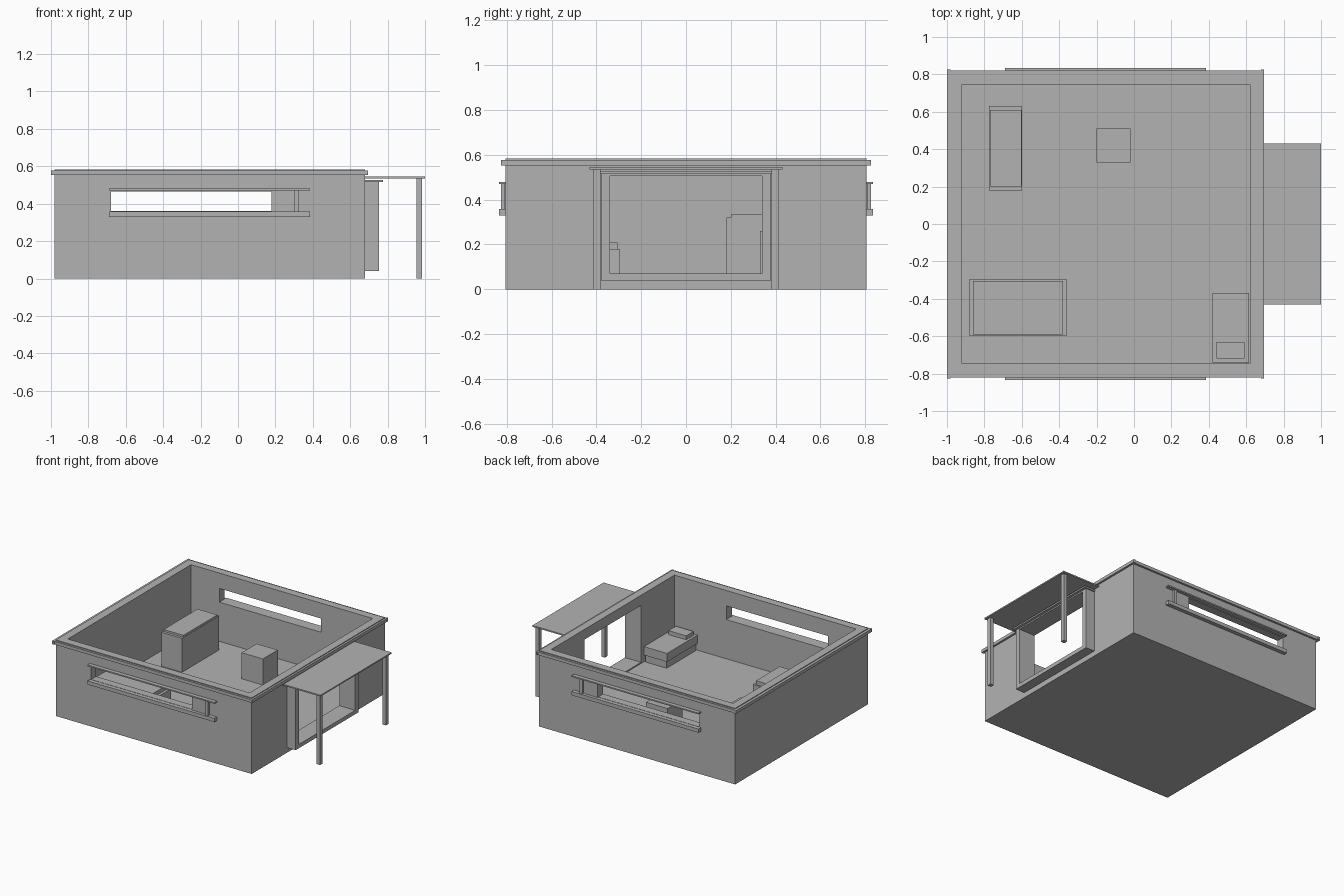
import bpy

# Remove the default object
default = bpy.data.objects.get("Cube")
if default:
    bpy.data.objects.remove(default, do_unlink=True)

# Single plain grey material
grey = bpy.data.materials.new("plain_grey")
grey.use_nodes = True
colour = (0.45, 0.45, 0.45, 1.0)
grey.diffuse_color = colour
for node in grey.node_tree.nodes:
    if node.type == 'BSDF_PRINCIPLED':
        node.inputs["Base Color"].default_value = colour


def box(name, x, y, z):
    """Box from (min, max) ranges on each axis."""
    bpy.ops.mesh.primitive_cube_add(size=1)
    ob = bpy.context.object
    ob.name = ob.data.name = name
    for v in ob.data.vertices:
        v.co = [(r[0] + r[1]) / 2 + c * (r[1] - r[0]) for r, c in zip((x, y, z), v.co)]
    ob.data.materials.append(grey)
    return ob


def cut(target, x, y, z):
    """Cut a box-shaped hole and discard the cutter."""
    cutter = box("cutter", x, y, z)
    cutter.hide_render = True
    mod = target.modifiers.new("hole", 'BOOLEAN')
    mod.operation = 'DIFFERENCE'
    mod.solver = 'EXACT'
    mod.object = cutter
    bpy.context.view_layer.objects.active = target
    bpy.ops.object.modifier_apply(modifier=mod.name)
    bpy.data.objects.remove(cutter, do_unlink=True)


def span(side, near, far):
    """Range at a distance from the centre, on either side."""
    return tuple(sorted((side * near, side * far)))


FLOOR = 0.06

# House shell: open room, window slots front and back, door on the +x side
shell = box("house_walls", (-0.98, 0.68), (-0.805, 0.805), (0, 0.583))
cut(shell, (-0.92, 0.62), (-0.745, 0.745), (FLOOR, 0.7))
cut(shell, (-0.68, 0.18), (-1, 1), (0.36, 0.465))
cut(shell, (0.5, 0.8), (-0.34, 0.34), (0.07, 0.505))

# Trim around the top of the walls
TRIM_Z = (0.553, 0.577)
box("trim_left", (0.68, 0.695), (-0.825, 0.825), TRIM_Z)
box("trim_right", (-1.0, -0.98), (-0.825, 0.825), TRIM_Z)

for side, label in ((-1, "front"), (1, "back")):
    box(f"trim_{label}", (-0.98, 0.68), span(side, 0.805, 0.82), TRIM_Z)
    # Window sill, top rail, shutter and posts
    box(f"window_sill_{label}", (-0.69, 0.385), span(side, 0.8, 0.835), (0.33, 0.358))
    box(f"window_rail_{label}", (-0.69, 0.385), span(side, 0.8, 0.835), (0.47, 0.48))
    box(f"window_shutter_{label}", (0.18, 0.29), span(side, 0.8, 0.812), (0.358, 0.47))
    box(f"window_post_{label}", (0.30, 0.325), span(side, 0.81, 0.826), (0.358, 0.47))
    # Door jamb and canopy post
    box(f"door_jamb_{label}", (0.68, 0.755), span(side, 0.34, 0.38), (0.04, 0.515))
    box(f"canopy_post_{label}", (0.955, 0.985), span(side, 0.382, 0.413), (0, 0.535))

# Door frame, lintel and canopy
box("door_threshold", (0.68, 0.755), (-0.34, 0.34), (0.04, 0.07))
box("door_head", (0.68, 0.755), (-0.34, 0.34), (0.505, 0.515))
box("door_lintel", (0.68, 0.775), (-0.39, 0.39), (0.515, 0.527))
box("canopy_roof", (0.68, 1.0), (-0.43, 0.43), (0.535, 0.545))

# Tall cabinet with worktop
box("cabinet", (-0.775, -0.6), (0.18, 0.63), (FLOOR, 0.32))
box("cabinet_top", (-0.77, -0.602), (0.2, 0.61), (0.32, 0.335))

# Square stand
box("stand", (-0.2, -0.02), (0.33, 0.51), (FLOOR, 0.26))

# Low wide bench with cushion
box("bench", (-0.88, -0.36), (-0.6, -0.295), (FLOOR, 0.18))
box("bench_cushion", (-0.86, -0.38), (-0.59, -0.305), (0.18, 0.21))

# Bed with pillow
box("bed_base", (0.43, 0.61), (-0.735, -0.38), (FLOOR, 0.115))
box("bed_mattress", (0.42, 0.615), (-0.74, -0.37), (0.115, 0.18))
box("bed_pillow", (0.44, 0.59), (-0.72, -0.63), (0.18, 0.21))
